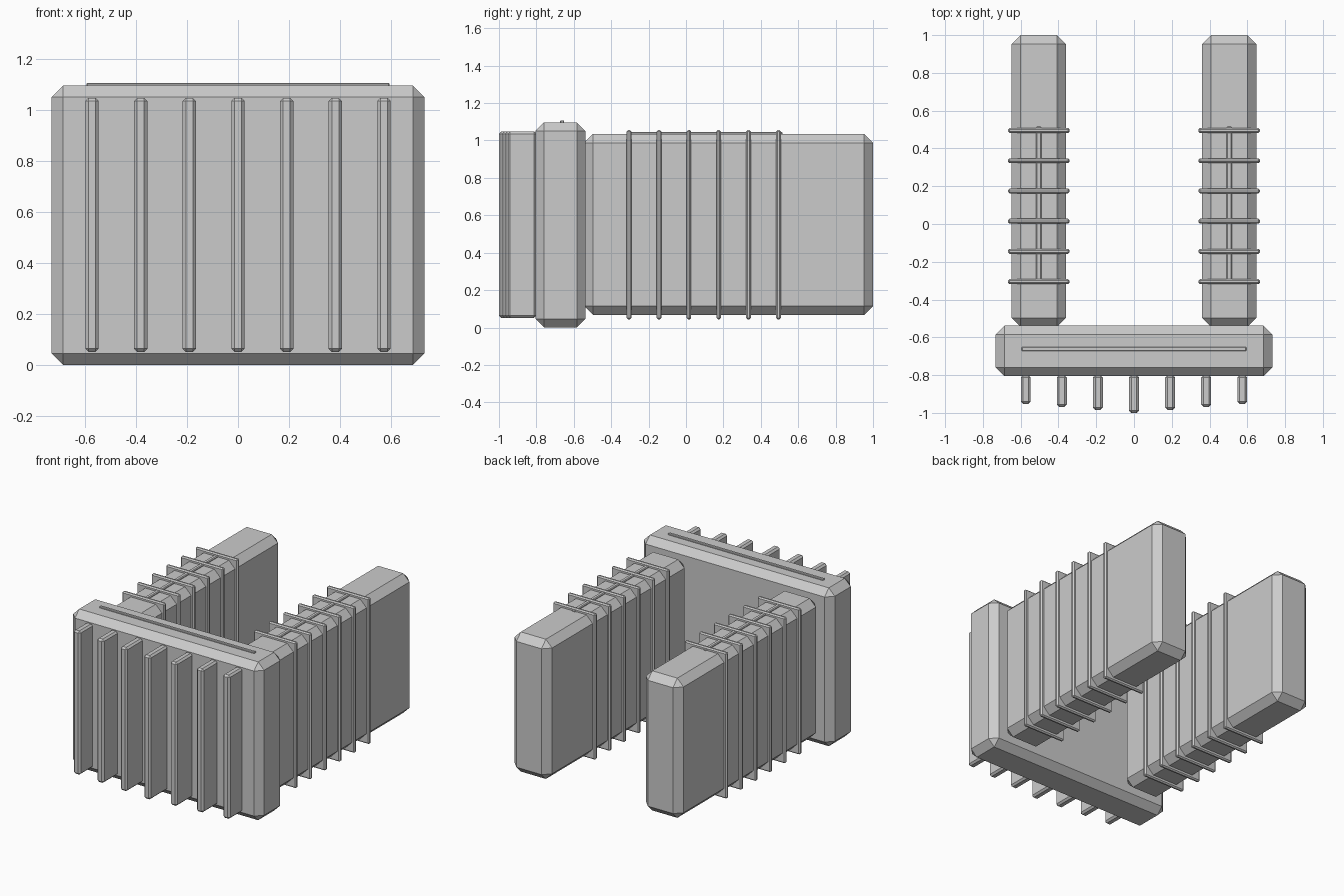
import bpy
import bmesh
from mathutils import Vector

default_cube = bpy.data.objects.get("Cube")
if default_cube:
    bpy.data.objects.remove(default_cube, do_unlink=True)

GREY = (0.6, 0.6, 0.6, 1.0)
grey = bpy.data.materials.new("plain_grey")
grey.use_nodes = True
grey.diffuse_color = GREY
grey.node_tree.nodes["Principled BSDF"].inputs["Base Color"].default_value = GREY


def chamfered_box(name, low, high, chamfer):
    """Box between two corners with every edge cut flat."""
    low, high = Vector(low), Vector(high)
    size, middle = high - low, (low + high) / 2
    bm = bmesh.new()
    bmesh.ops.create_cube(bm, size=1)
    for v in bm.verts:
        v.co = Vector(a * b for a, b in zip(v.co, size))
    bmesh.ops.bevel(bm, geom=bm.edges[:], offset=chamfer, offset_type='OFFSET',
                    segments=1, profile=0.5, affect='EDGES')
    mesh = bpy.data.meshes.new(name)
    bm.to_mesh(mesh)
    bm.free()
    mesh.materials.append(grey)
    obj = bpy.data.objects.new(name, mesh)
    obj.location = middle
    bpy.context.collection.objects.link(obj)
    return obj


# Front block joining the two arms, with a thin ridge on top
chamfered_box("front_block", (-0.732, -0.805, 0), (0.732, -0.538, 1.097), 0.046)
chamfered_box("top_ridge", (-0.595, -0.673, 1.08), (0.595, -0.651, 1.107), 0.004)

# Vertical cooling fins, deepest in the middle
for i in range(-3, 4):
    x = i * 0.191
    front = -1.0 + abs(i) * 0.016
    chamfered_box(f"front_fin_{i + 4}", (x - 0.026, front, 0.052),
                  (x + 0.026, -0.8, 1.048), 0.012)

# Long arms reaching back, each with a spine and six bands
for side, sign in (("left", 1), ("right", -1)):
    x = sign * 0.504
    chamfered_box(f"{side}_arm", (x - 0.144, -0.545, 0.067),
                  (x + 0.144, 1.0, 1.035), 0.048)
    chamfered_box(f"{side}_arm_spine", (x - 0.014, -0.305, 1.01),
                  (x + 0.014, 0.516, 1.045), 0.005)
    for i in range(6):
        y = -0.305 + i * 0.16
        chamfered_box(f"{side}_arm_band_{i + 1}", (x - 0.163, y - 0.013, 0.044),
                      (x + 0.163, y + 0.013, 1.055), 0.008)
